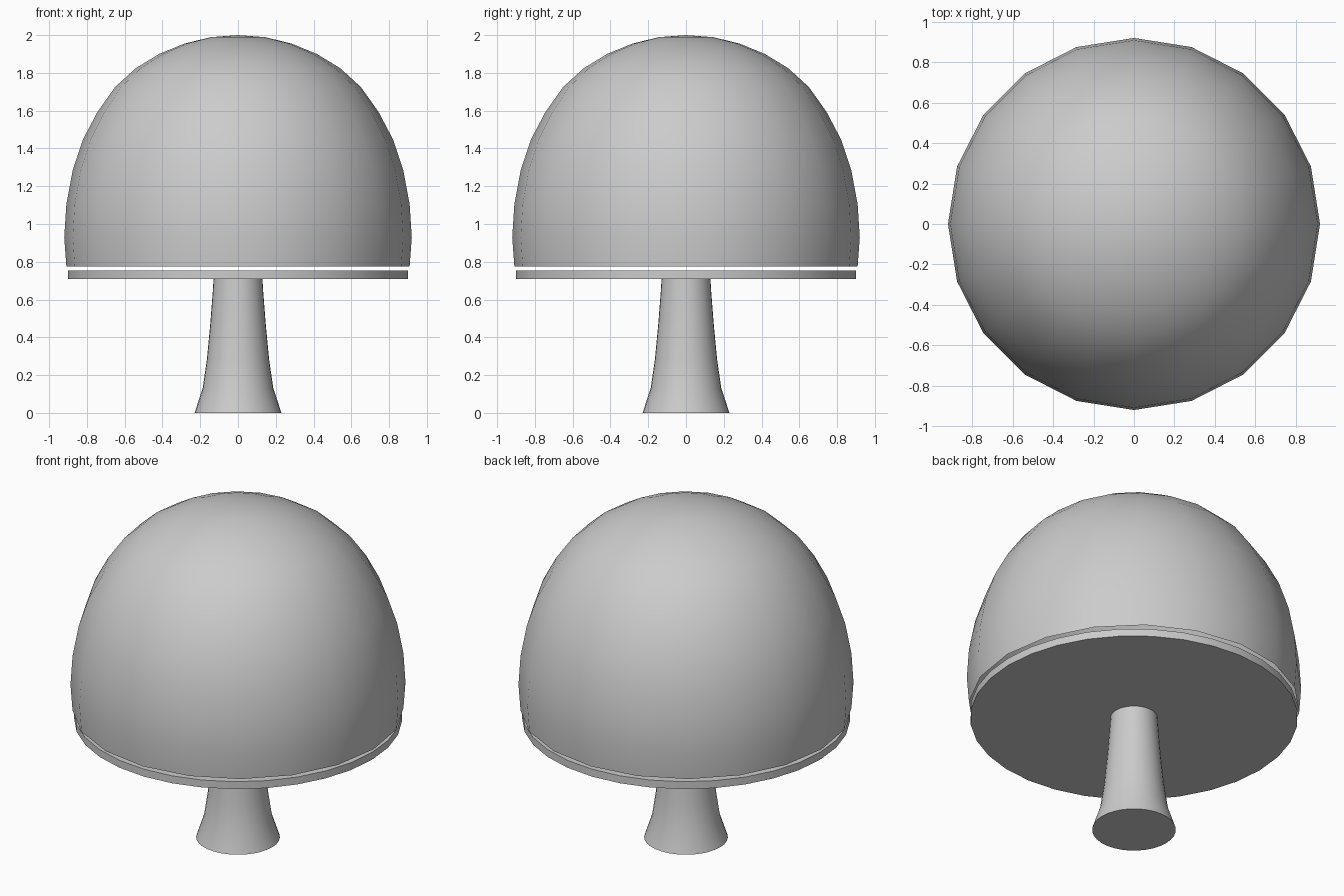
import bpy, bmesh, math

if "Cube" in bpy.data.objects:
    bpy.data.objects.remove(bpy.data.objects["Cube"])


def lathe(name, profile, sides, close_bottom=False, close_top=False):
    """Revolve (radius, z) points, listed bottom to top, around z."""
    bm = bmesh.new()
    rings = []
    for r, z in profile:
        if r == 0:
            rings.append([bm.verts.new((0, 0, z))] * sides)
        else:
            rings.append([bm.verts.new((r * math.cos(2 * math.pi * i / sides),
                                        r * math.sin(2 * math.pi * i / sides), z))
                          for i in range(sides)])
    for low, high in zip(rings, rings[1:]):
        for i in range(sides):
            j = (i + 1) % sides
            corners = [low[i], low[j], high[j], high[i]]
            bm.faces.new(list(dict.fromkeys(corners)))
    if close_bottom:
        bm.faces.new(rings[0][::-1])
    if close_top:
        bm.faces.new(rings[-1])
    mesh = bpy.data.meshes.new(name)
    bm.to_mesh(mesh)
    bm.free()
    obj = bpy.data.objects.new(name, mesh)
    bpy.context.collection.objects.link(obj)
    bpy.ops.object.select_all(action='DESELECT')
    obj.select_set(True)
    bpy.context.view_layer.objects.active = obj
    bpy.ops.object.shade_smooth_by_angle(angle=math.radians(35))
    return obj


# Domed cap: stretched 20-sided sphere, open underneath
heights = [0.775, 0.93, 1.105, 1.285, 1.45, 1.593, 1.725, 1.825, 1.90, 1.955, 1.989]
cap_profile = [(0.92 * math.sin(math.radians(99 - 9 * k)), z)
               for k, z in enumerate(heights)]
lathe("mushroom_cap", cap_profile + [(0, 2.0)], 20)

# Thin disc under the cap
lathe("gill_disc", [(0.90, 0.71), (0.90, 0.755)], 32, True, True)

# Flared stem
lathe("stem", [(0.23, 0), (0.187, 0.13), (0.165, 0.28), (0.146, 0.48),
               (0.133, 0.65), (0.128, 0.73)], 32, True, True)
